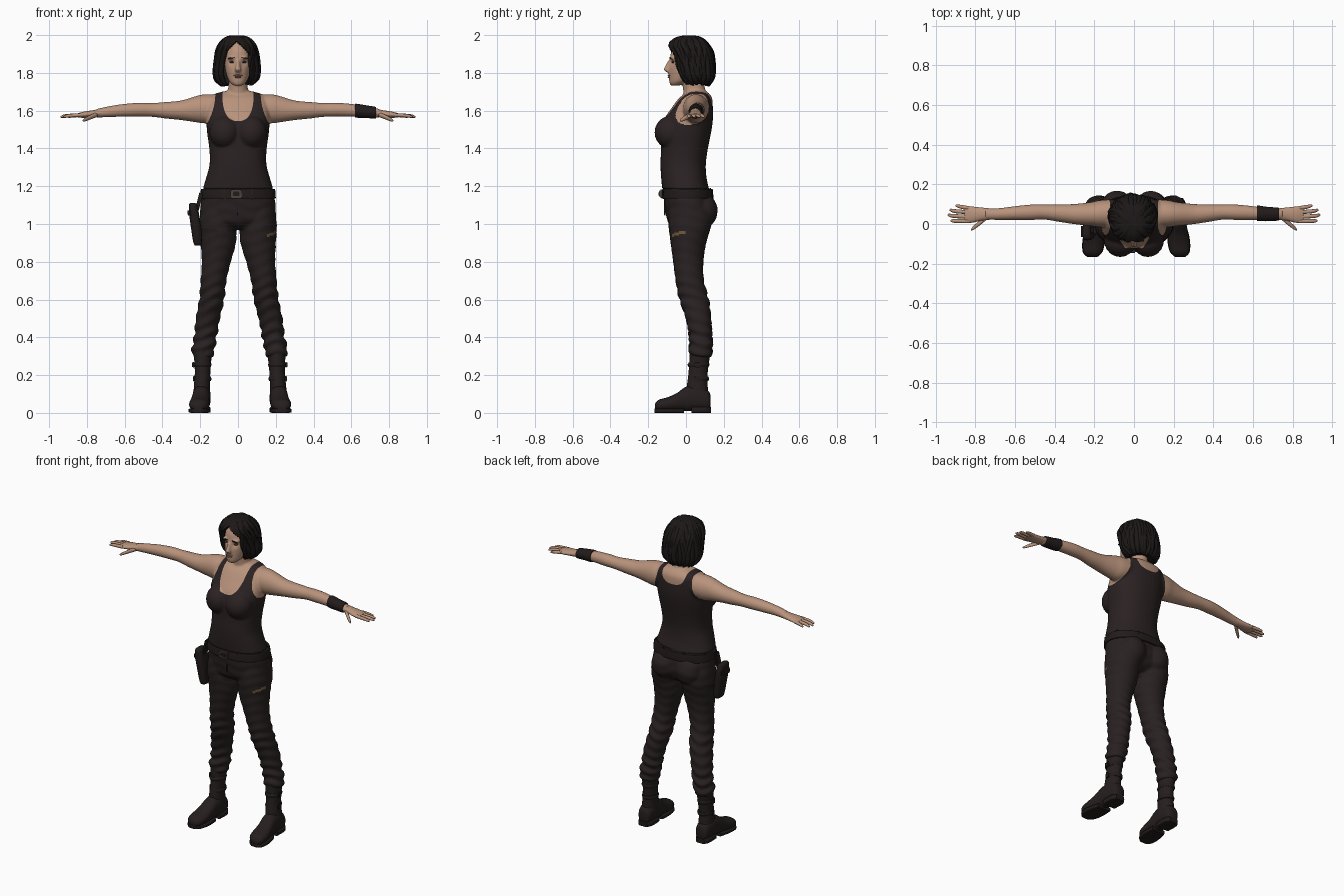
import bpy, bmesh, math, random
from mathutils import Vector, Matrix

random.seed(4)
if bpy.data.objects.get("Cube"):
    bpy.data.objects.remove(bpy.data.objects["Cube"])


def material(name, *rgb):
    m = bpy.data.materials.new(name)
    m.use_nodes = True
    m.diffuse_color = (*rgb, 1)
    bsdf = m.node_tree.nodes["Principled BSDF"]
    bsdf.inputs["Base Color"].default_value = (*rgb, 1)
    bsdf.inputs["Roughness"].default_value = 0.8
    return m


SKIN = material("skin", .48, .29, .2)
TOP = material("dark vest cloth", .024, .016, .016)
PANTS = material("dark trouser cloth", .022, .015, .015)
HAIR = material("black hair", .012, .009, .009)
BOOT = material("boot leather", .019, .013, .013)
LEATHER = material("belt leather", .016, .011, .011)
METAL = material("buckle metal", .07, .055, .045)
LIPS = material("lips", .34, .16, .12)
TAN = material("frayed patch", .16, .1, .045)
EYE = material("eye", .05, .035, .03)

PLACE = {"x": lambda t, a, b: (t, a, b), "y": lambda t, a, b: (a, t, b),
         "z": lambda t, a, b: (a, b, t)}


def smooth_keys(keys, steps):
    """Catmull-Rom interpolation through the cross-section keys."""
    out = []
    for i in range(len(keys) - 1):
        p0, p1, p2 = keys[max(i - 1, 0)], keys[i], keys[i + 1]
        p3 = keys[min(i + 2, len(keys) - 1)]
        for k in range(steps):
            u = k / steps
            out.append([b + u * ((c - a) + u * ((2*a - 5*b + 4*c - d) + u * (3*b - a - 3*c + d))) / 2
                        for a, b, c, d in zip(p0, p1, p2, p3)])
    return out + [list(keys[-1])]


def loft(bm, axis, keys, n=28, power=2, steps=4):
    """Closed tube; each key is position, two centre coordinates, two radii."""
    rings = []
    for t, a, b, ra, rb in smooth_keys(keys, steps):
        ring = []
        for i in range(n):
            c, s = math.cos(i * math.tau / n), math.sin(i * math.tau / n)
            x = math.copysign(abs(c) ** (2 / power), c) * max(ra, .001)
            y = math.copysign(abs(s) ** (2 / power), s) * max(rb, .001)
            ring.append(bm.verts.new(PLACE[axis](t, a + x, b + y)))
        rings.append(ring)
    for r, q in zip(rings, rings[1:]):
        for i in range(n):
            bm.faces.new((r[i], r[(i + 1) % n], q[(i + 1) % n], q[i]))
    bm.faces.new(rings[0])
    bm.faces.new(rings[-1])


def ball(bm, centre, radii):
    mat = Matrix.Translation(centre) @ Matrix.Diagonal((*radii, 1))
    bmesh.ops.create_uvsphere(bm, u_segments=20, v_segments=12, radius=1, matrix=mat)


def finish(name, bm, *mats, angle=50):
    bmesh.ops.recalc_face_normals(bm, faces=bm.faces)
    me = bpy.data.meshes.new(name)
    bm.to_mesh(me)
    bm.free()
    ob = bpy.data.objects.new(name, me)
    bpy.context.scene.collection.objects.link(ob)
    for m in mats:
        me.materials.append(m)
    me.shade_smooth()
    me.set_sharp_from_angle(angle=math.radians(angle))
    return ob


def fuse(ob, voxel, *mats):
    """Blend overlapping volumes into one smooth skin."""
    rm = ob.modifiers.new("fuse", "REMESH")
    rm.mode, rm.voxel_size = "VOXEL", voxel
    sm = ob.modifiers.new("relax", "SMOOTH")
    sm.factor, sm.iterations = .5, 4
    dg = bpy.context.evaluated_depsgraph_get()
    me = bpy.data.meshes.new_from_object(ob.evaluated_get(dg))
    ob.modifiers.clear()
    ob.data = me
    me.materials.clear()
    for m in mats:
        me.materials.append(m)
    me.shade_smooth()
    return me


def slab(name, centre, size, mat, tilt=0):
    bm = bmesh.new()
    m = Matrix.Translation(centre) @ Matrix.Rotation(tilt, 4, "Y") @ Matrix.Diagonal((*size, 1))
    bmesh.ops.create_cube(bm, size=1, matrix=m)
    bmesh.ops.bevel(bm, geom=bm.edges[:], offset=min(size) * .25, segments=2, affect="EDGES")
    return finish(name, bm, mat, angle=30)


# Upper body: torso, bust, neck, head and arms
bm = bmesh.new()
loft(bm, "z", [(1.185, 0, -.002, .187, .124), (1.25, 0, -.012, .167, .12), (1.32, 0, -.015, .15, .12),
               (1.4, 0, -.008, .152, .124), (1.48, 0, .0, .163, .132), (1.55, 0, .012, .168, .13),
               (1.62, 0, .035, .168, .107), (1.665, 0, .05, .155, .088), (1.69, 0, .058, .12, .065),
               (1.705, 0, .055, .06, .05)], n=40, power=2.3)
loft(bm, "z", [(1.64, 0, .055, .075, .07), (1.69, 0, .05, .06, .064), (1.72, 0, .042, .052, .058),
               (1.8, 0, .035, .05, .056)])
loft(bm, "z", [(1.733, 0, -.058, .022, .024), (1.75, 0, -.042, .043, .046), (1.78, 0, -.018, .058, .073),
               (1.82, 0, -.003, .068, .088), (1.87, 0, .006, .074, .092), (1.92, 0, .012, .072, .088),
               (1.96, 0, .015, .055, .065), (1.975, 0, .015, .025, .03)])
loft(bm, "z", [(1.865, 0, -.084, .008, .012), (1.83, 0, -.1, .012, .014),
               (1.816, 0, -.103, .017, .015), (1.803, 0, -.09, .012, .012)])
for s in (1, -1):
    ball(bm, (s * .07, -.08, 1.485), (.082, .087, .088))
    ball(bm, (s * .032, -.07, 1.879), (.026, .018, .008))
    loft(bm, "x", [(s * x, *k) for x, *k in (
        (.1, .055, 1.615, .07, .07), (.17, .052, 1.61, .068, .077), (.22, .05, 1.608, .06, .07),
        (.3, .05, 1.602, .051, .052), (.38, .055, 1.602, .044, .044), (.45, .06, 1.604, .038, .037),
        (.52, .059, 1.605, .039, .037), (.6, .055, 1.602, .035, .034), (.68, .05, 1.595, .03, .029),
        (.75, .05, 1.586, .028, .023))])
body = finish("upper_body", bm)
me = fuse(body, .0065, TOP, SKIN)
for v in me.vertices:   # eye sockets
    if v.co.y < 0:
        d = (abs(v.co.x) - .032) ** 2 + (v.co.z - 1.856) ** 2
        v.co.y += .01 * math.exp(-d / .0003)


def vest_edge(p):
    """Negative where the skin is bare: neckline scoop and armholes."""
    if p.z > 1.72:
        return -1
    depth = .155 if p.y < .05 else .08
    scoop = ((abs(p.x) / .083) ** 2.6 + (max(1.7 - p.z, 0) / depth) ** 2.6) ** (1 / 2.6) - 1
    drop = max(1.69 - p.z, 0) / .17
    return min(scoop * .1, .12 + .05 * drop ** 2 - abs(p.x))


for f in me.polygons:
    f.material_index = int(vest_edge(f.center) < 0)
sides = {}
for f in me.polygons:
    for i in f.vertices:
        sides.setdefault(i, set()).add(f.material_index)
for i, kinds in sides.items():   # pull the hem vertices onto the curve
    if len(kinds) > 1:
        p, e = me.vertices[i].co, .001
        g = Vector([(vest_edge(p + Vector(a)) - vest_edge(p - Vector(a))) / (2 * e)
                    for a in ((e, 0, 0), (0, 0, e))] + [0])
        k = max(-.005, min(.005, vest_edge(p) / max(g.length, .1)))
        g.normalize()
        p -= Vector((g.x, 0, g.y)) * k

# Hands
for s, side in ((1, "left"), (-1, "right")):
    bm = bmesh.new()
    loft(bm, "x", [(s * x, *k) for x, *k in (
        (.71, .05, 1.591, .027, .023), (.77, .05, 1.583, .033, .019), (.82, .047, 1.578, .041, .016),
        (.855, .048, 1.575, .038, .009))])
    for y, tip, ty in ((.08, .9, .092), (.059, .93, .07), (.036, .94, .045), (.014, .925, .016)):
        loft(bm, "x", [(s * .83, y, 1.577, .01, .01), (s * (tip - .03), (y + ty) / 2, 1.573, .01, .009),
                       (s * (tip - .006), ty, 1.568, .007, .006), (s * tip, ty, 1.567, .002, .002)], n=12)
    loft(bm, "x", [(s * .745, .035, 1.58, .015, .013), (s * .78, .004, 1.566, .013, .012),
                   (s * .81, -.02, 1.552, .01, .009), (s * .822, -.03, 1.547, .003, .003)], n=12)
    finish(side + "_hand", bm, SKIN, angle=80)

# Face details
for s, side in ((1, "left"), (-1, "right")):
    bm = bmesh.new()
    ball(bm, (s * .032, -.068, 1.857), (.014, .009, .006))
    finish(side + "_eye", bm, EYE)
    slab(side + "_eyebrow", (s * .034, -.084, 1.879), (.034, .008, .005), HAIR, s * .12)
bm = bmesh.new()
ball(bm, (0, -.088, 1.786), (.024, .009, .005))
ball(bm, (0, -.087, 1.777), (.019, .01, .005))
finish("lips", bm, LIPS)

# Hair: a bob shell opened at the face, covered in overlapping locks
bob = [(1.74, -.007, .055, .085, .07), (1.77, -.007, .055, .11, .084), (1.81, -.007, .047, .118, .1),
       (1.86, -.007, .038, .115, .109), (1.91, -.007, .025, .108, .117), (1.95, -.007, .012, .092, .107),
       (1.98, -.007, .01, .064, .078), (1.994, -.007, .01, .035, .045), (1.999, -.007, .01, .008, .01)]
bm = bmesh.new()
loft(bm, "z", bob, n=72)
for v in bm.verts:
    gap = min(.07, (1.965 - v.co.z) * .85)
    if v.co.y < 0 and abs(v.co.x + .008) < gap:
        v.co.y = .025
    else:
        a = math.atan2(v.co.y, v.co.x)
        v.co.xy *= 1 + .02 * math.sin(a * 18 + v.co.z * 25)
for i in range(34):
    a = math.radians(-48 + 276 * i / 33)
    r, bend, cut = random.uniform(.012, .018), random.uniform(-.25, .25), random.uniform(-.012, .012)
    lock = []
    for j, (t, cx, cy, rx, ry) in enumerate(bob):
        w = a + bend * math.sin(j * .9)
        lock.append((t + cut * (1 - j / 8), cx + rx * .94 * math.cos(w), cy + ry * .94 * math.sin(w),
                     r * (.4 if j in (0, 8) else 1), r * (.4 if j in (0, 8) else 1)))
    loft(bm, "z", lock, n=8, steps=3)
finish("hair", bm, HAIR)

# Trousers: pelvis, seat and legs; the right leg stands slightly closer in
leg = [(1.08, .105, .02, .092, .11), (1.0, .107, .021, .098, .114), (.9, .107, .013, .094, .094),
       (.8, .12, .012, .077, .08), (.7, .137, .02, .068, .075), (.6, .149, .043, .066, .078),
       (.5, .172, .066, .064, .067), (.4, .188, .078, .06, .06), (.345, .2, .078, .061, .062),
       (.31, .203, .077, .058, .06), (.295, .203, .077, .048, .052)]


def stance(s, z):
    return 0 if s > 0 else .025 * (1 - min(z, 1))


bm = bmesh.new()
loft(bm, "z", [(1.2, 0, -.002, .18, .12), (1.13, 0, .01, .195, .126), (1.06, 0, .018, .2, .125),
               (1.01, 0, .015, .19, .11), (.975, 0, .015, .12, .07)], n=40, power=2.2)
for s in (1, -1):
    ball(bm, (s * .085, .082, 1.07), (.085, .086, .095))
    loft(bm, "z", [(z, s * (x - stance(s, z)), *k) for z, x, *k in leg])
trousers = finish("trousers", bm)
me = fuse(trousers, .008, PANTS, TAN)
for v, n in [(v, v.normal.copy()) for v in me.vertices]:   # cloth folds
    z = v.co.z
    amp = .005 * math.exp(-((z - .38) / .09) ** 2) + .003 * math.exp(-((z - .62) / .08) ** 2) + .001
    v.co += n * amp * math.sin(z * 105 + 2.5 * math.sin(v.co.x * 22) + v.co.y * 25)
for f in me.polygons:
    c = f.center
    f.material_index = int(c.y < 0 and abs(c.x - .177) < .024 and abs(c.z - .947 - (c.x - .177) * .4) < .008)

# Belt and its fittings
bm = bmesh.new()
loft(bm, "z", [(z, 0, .008, r, r - .063) for z, r in ((1.135, .197), (1.14, .2), (1.18, .197), (1.185, .193))],
     n=48, power=2.2)
finish("belt", bm, LEATHER)
slab("belt_buckle", (-.01, -.13, 1.16), (.06, .02, .045), METAL)
slab("belt_buckle_centre", (-.01, -.139, 1.16), (.035, .012, .022), LEATHER)
for i in range(8):
    a = math.radians(22.5 + 45 * i)
    slab("belt_loop", (.19 * math.cos(a), .008 + .13 * math.sin(a), 1.16), (.018, .018, .062), PANTS)
slab("fly_seam", (-.002, -.112, 1.09), (.006, .008, .09), LEATHER)

# Holster on the right hip with its straps
bm = bmesh.new()
loft(bm, "z", [(.885, -.212, -.03, .012, .025), (.9, -.214, -.03, .022, .036), (.98, -.222, -.033, .027, .043),
               (1.05, -.232, -.036, .026, .046), (1.1, -.238, -.04, .022, .04), (1.112, -.24, -.04, .012, .028)],
     power=3)
finish("holster", bm, LEATHER)
slab("holster_flap", (-.243, -.037, 1.06), (.048, .08, .05), LEATHER, -.12)
slab("holster_hanger", (-.206, -.03, 1.12), (.02, .04, .1), LEATHER, .25)
bm = bmesh.new()
loft(bm, "z", [(z, -.107, .016, .1, .105) for z in (.955, .965, .98)], n=36)
finish("thigh_strap", bm, LEATHER)

# Band on the left wrist
bm = bmesh.new()
loft(bm, "x", [(.62, .054, 1.6, .033, .032), (.625, .054, 1.6, .039, .037), (.675, .05, 1.595, .036, .034),
               (.725, .05, 1.59, .033, .031), (.73, .05, 1.59, .028, .026)])
finish("wrist_band", bm, LEATHER)

# Boots: shaft, foot, sole, heel and buckled straps
for s, side in ((1, "left"), (-1, "right")):
    def at(x, z):
        return s * (x - stance(s, z))

    bm = bmesh.new()
    loft(bm, "z", [(z, at(x, z), *k) for z, x, *k in (
        (.335, .203, .077, .054, .057), (.27, .205, .07, .044, .052), (.2, .208, .063, .041, .051),
        (.14, .212, .06, .043, .055), (.06, .215, .062, .046, .06))])
    loft(bm, "y", [(y, at(.215 + x, .1), *k) for y, x, *k in (
        (.13, 0, .06, .022, .03), (.117, 0, .065, .04, .052), (.06, 0, .078, .048, .068),
        (0, .003, .074, .047, .064), (-.05, .008, .057, .05, .047), (-.1, .012, .046, .054, .036),
        (-.145, .016, .04, .046, .029), (-.165, .018, .033, .024, .014))], power=2.3)
    finish(side + "_boot", bm, BOOT)
    bm = bmesh.new()
    loft(bm, "y", [(y, at(.215 + x, .1), .012, r, .012) for y, x, r in (
        (-.166, .018, .026), (-.14, .016, .05), (-.08, .01, .057), (-.01, .003, .047))], power=6)
    loft(bm, "y", [(y, at(.215, .1), .016, r, .016) for y, r in (
        (.03, .046), (.1, .047), (.132, .03))], power=6)
    finish(side + "_sole", bm, LEATHER)
    for z, r in ((.255, .048), (.18, .046)):
        bm = bmesh.new()
        loft(bm, "z", [(z - .012, at(.207, z), .066, r - .004, r + .005), (z, at(.207, z), .066, r, r + .01),
                       (z + .012, at(.207, z), .068, r - .004, r + .005)])
        finish(side + "_boot_strap", bm, LEATHER)
        slab(side + "_boot_buckle", (at(.207 + r, z), .06, z), (.012, .028, .03), LEATHER)
